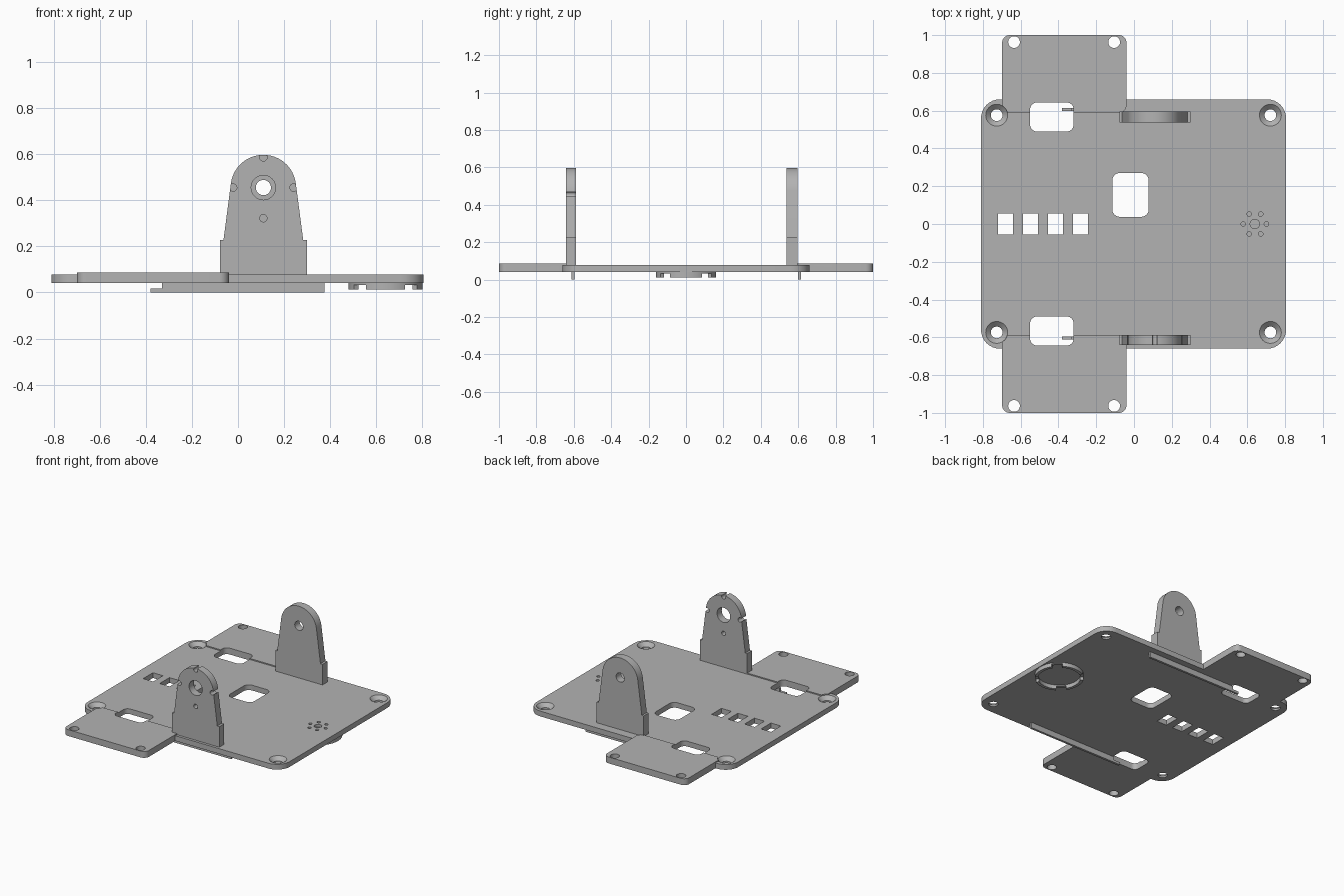
import bpy
import bmesh
from math import sin, cos, pi, radians

cube = bpy.data.objects.get("Cube")
if cube:
    bpy.data.objects.remove(cube, do_unlink=True)

grey = bpy.data.materials.new("plain grey")
grey.use_nodes = True
grey.diffuse_color = (0.45, 0.45, 0.45, 1)
grey.node_tree.nodes["Principled BSDF"].inputs["Base Color"].default_value = grey.diffuse_color


def arc(cx, cy, r, start, end, steps):
    angles = [radians(start + (end - start) * i / steps) for i in range(steps + 1)]
    return [(cx + r * cos(a), cy + r * sin(a)) for a in angles]


def circle(cx, cy, r, n=32):
    return arc(cx, cy, r, 0, 360, n)[:-1]


def rounded(x0, x1, y0, y1, r):
    corners = [(x1 - r, y1 - r), (x0 + r, y1 - r), (x0 + r, y0 + r), (x1 - r, y0 + r)]
    points = []
    for i, (cx, cy) in enumerate(corners):
        points += arc(cx, cy, r, i * 90, i * 90 + 90, 8)
    return points


def rect(x0, x1, y0, y1):
    return [(x0, y0), (x1, y0), (x1, y1), (x0, y1)]


def loft(name, rings):
    """Closed solid through a list of 3D rings with equal point counts."""
    bm = bmesh.new()
    rows = [[bm.verts.new(p) for p in ring] for ring in rings]
    n = len(rows[0])
    for low, high in zip(rows, rows[1:]):
        for i in range(n):
            j = (i + 1) % n
            bm.faces.new((low[i], low[j], high[j], high[i]))
    bm.faces.new(rows[0])
    bm.faces.new(rows[-1])
    bmesh.ops.recalc_face_normals(bm, faces=bm.faces)
    mesh = bpy.data.meshes.new(name)
    bm.to_mesh(mesh)
    bm.free()
    mesh.materials.append(grey)
    obj = bpy.data.objects.new(name, mesh)
    bpy.context.collection.objects.link(obj)
    return obj


def flat(name, outline, z0, z1):
    return loft(name, [[(x, y, z) for x, y in outline] for z in (z0, z1)])


def upright(name, outline, y0, y1):
    return loft(name, [[(x, y, z) for x, z in outline] for y in (y0, y1)])


def combine(obj, tool, operation="DIFFERENCE"):
    mod = obj.modifiers.new("combine", "BOOLEAN")
    mod.operation = operation
    mod.solver = "EXACT"
    mod.object = tool
    bpy.context.view_layer.update()
    graph = bpy.context.evaluated_depsgraph_get()
    result = bpy.data.meshes.new_from_object(obj.evaluated_get(graph))
    obj.modifiers.clear()
    obj.data = result
    bpy.data.objects.remove(tool, do_unlink=True)


BOTTOM, TOP, TAB_TOP = 0.04, 0.078, 0.086
parts = []

# Base plate with the two raised side tabs
plate = flat("base_plate", rounded(-0.81, 0.805, -0.66, 0.66, 0.1), BOTTOM, TOP)
parts.append(plate)
for y0, y1 in ((0.588, 1.0), (-1.0, -0.588)):
    combine(plate, flat("tab", rounded(-0.698, -0.04, y0, y1, 0.04), BOTTOM, TAB_TOP), "UNION")

# Through openings: tab windows, tab holes, centre window, slot row
openings = [rounded(-0.115, 0.078, 0.038, 0.27, 0.04)]
for s in (-1, 1):
    low, high = sorted((s * 0.49, s * 0.643))
    openings.append(rounded(-0.55, -0.32, low, high, 0.035))
    openings += [circle(x, s * 0.963, 0.031) for x in (-0.635, -0.105)]
for i in range(4):
    x = -0.68 + i * 0.132
    openings.append(rect(x - 0.04, x + 0.04, -0.056, 0.056))
for outline in openings:
    combine(plate, flat("cutter", outline, 0, 0.2))

# Countersunk corner holes
for x in (-0.727, 0.722):
    for y in (-0.574, 0.576):
        profile = [(0.031, 0), (0.031, 0.052), (0.058, TOP), (0.058, 0.12)]
        combine(plate, loft("cutter", [[(px, py, z) for px, py in circle(x, y, r)] for r, z in profile]))

# Shallow rosette of dimples
DISC_X = 0.64
combine(plate, flat("cutter", circle(DISC_X, 0, 0.025), 0.06, 0.12))
for i in range(6):
    a = i * pi / 3
    dimple = circle(DISC_X + 0.061 * cos(a), 0.061 * sin(a), 0.012, 16)
    combine(plate, flat("cutter", dimple, 0.06, 0.12))

# Ring under the rosette: thin collar with four lower arcs
collar = flat("ring_collar", circle(DISC_X, 0, 0.16, 64), 0.033, BOTTOM + 0.001)
combine(collar, flat("cutter", circle(DISC_X, 0, 0.139, 64), 0, 0.1))
parts.append(collar)
for i in range(4):
    a = i * 90
    outline = arc(DISC_X, 0, 0.16, a - 32, a + 32, 12) + arc(DISC_X, 0, 0.139, a + 32, a - 32, 12)
    parts.append(flat("ring_arc", outline, 0.012, 0.034))

# Rails under the plate, stepped at the window end
rail = [(-0.38, 0), (0.375, 0), (0.375, BOTTOM + 0.001), (-0.33, BOTTOM + 0.001), (-0.33, 0.018), (-0.38, 0.018)]
for side, y in (("front", -0.604), ("back", 0.606)):
    parts.append(upright(side + "_rail", rail, y - 0.008, y + 0.008))

# Tapered upright brackets with round tops
CX, CZ = 0.11, 0.455
bracket = [(-0.078, 0.07), (0.3, 0.07), (0.3, 0.227), (0.283, 0.227)]
bracket += arc(CX, CZ, 0.142, 8, 172, 32) + [(-0.063, 0.227), (-0.078, 0.227)]
front = upright("front_bracket", bracket, -0.641, -0.587)
back = upright("back_bracket", bracket, 0.538, 0.595)
parts += [front, back]
combine(back, upright("cutter", circle(CX, CZ, 0.033), 0.4, 0.8))

# Front bracket has a wider hole, a pin hole and three rim notches
holes = [(CX, CZ, 0.053), (CX, 0.322, 0.016), (CX, CZ + 0.131, 0.016),
         (CX - 0.131, CZ, 0.016), (CX + 0.131, CZ, 0.016)]
for x, z, r in holes:
    combine(front, upright("cutter", circle(x, z, r), -0.8, -0.4))

# Smooth the round walls, keep edges crisp
bpy.ops.object.select_all(action="DESELECT")
for obj in parts:
    obj.select_set(True)
bpy.context.view_layer.objects.active = plate
bpy.ops.object.shade_smooth_by_angle(angle=radians(30))
